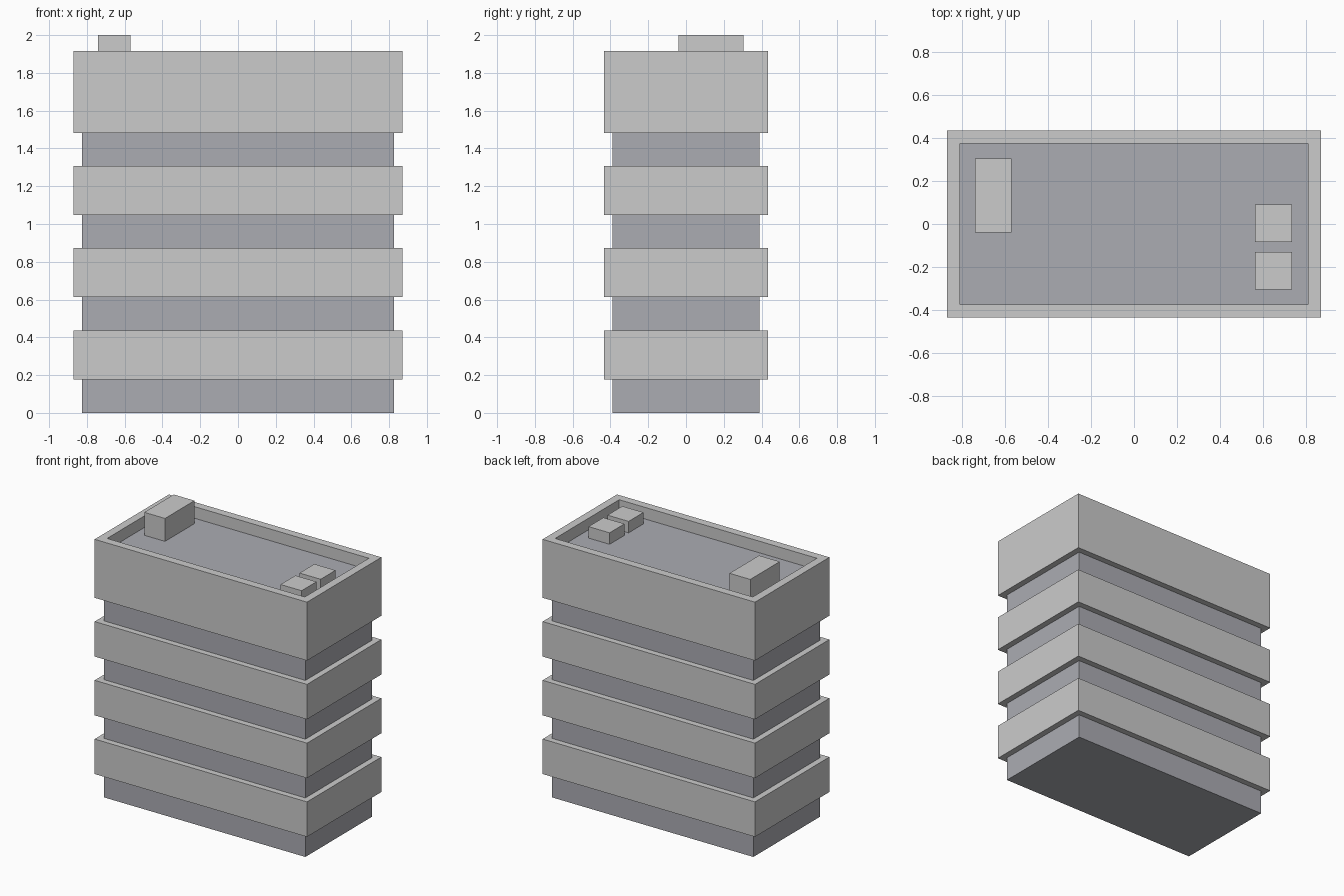
import bpy, bmesh

if "Cube" in bpy.data.objects:
    bpy.data.objects.remove(bpy.data.objects["Cube"])

dark = bpy.data.materials.new("dark_glazing")
dark.diffuse_color = (0.41, 0.415, 0.45, 1)
dark.use_nodes = True
dark.node_tree.nodes["Principled BSDF"].inputs["Base Color"].default_value = dark.diffuse_color


def box(name, x, y, z, mat=None):
    """Box from (min, max) ranges on each axis."""
    me = bpy.data.meshes.new(name)
    ob = bpy.data.objects.new(name, me)
    bpy.context.collection.objects.link(ob)
    bm = bmesh.new()
    bmesh.ops.create_cube(bm, size=1)
    for v in bm.verts:
        v.co = [r[0] + (c + 0.5) * (r[1] - r[0]) for c, r in zip(v.co, (x, y, z))]
    bm.to_mesh(me)
    bm.free()
    if mat:
        me.materials.append(mat)
    return ob


X, Y = (-0.87, 0.87), (-0.435, 0.435)
ROOF = 1.83

# Recessed core: window strips and roof deck
box("building_core", (-0.825, 0.825), (-0.39, 0.39), (0, ROOF), dark)

# Projecting floor bands
for i in range(3):
    z = 0.178 + 0.435 * i
    box(f"floor_band_{i + 1}", X, Y, (z, z + 0.259))

# Taller top band, hollowed to form the roof parapet
top = box("top_band_parapet", X, Y, (1.483, 1.916))
bm = bmesh.new()
bm.from_mesh(top.data)
face = max(bm.faces, key=lambda f: f.calc_center_median().z)
bmesh.ops.inset_region(bm, faces=[face], thickness=0.085)
new = bmesh.ops.extrude_discrete_faces(bm, faces=[face])["faces"][0]
for v in new.verts:
    v.co.z = ROOF - 0.02
bm.to_mesh(top.data)
bm.free()

# Rooftop stairwell and two small service units
box("roof_stairwell", (-0.74, -0.57), (-0.04, 0.305), (ROOF, 2.0))
for i, y in enumerate((-0.305, -0.083)):
    box(f"roof_unit_{i + 1}", (0.562, 0.735), (y, y + 0.174), (ROOF, 1.915))
